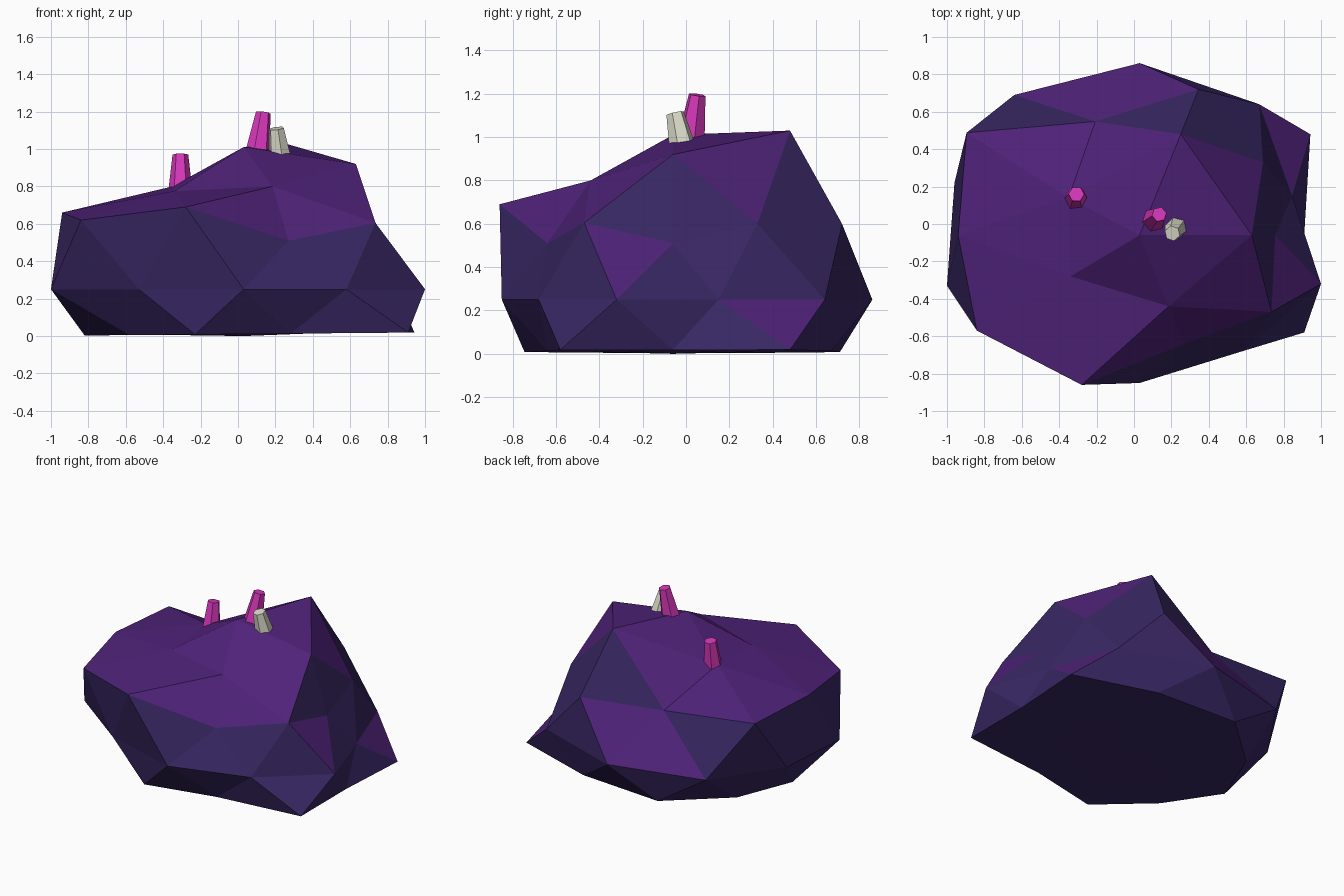
import bpy, bmesh, math
from mathutils import Vector

if "Cube" in bpy.data.objects:
    bpy.data.objects.remove(bpy.data.objects["Cube"])


def material(name, rgb):
    m = bpy.data.materials.new(name)
    m.diffuse_color = (*rgb, 1)
    m.use_nodes = True
    m.node_tree.nodes["Principled BSDF"].inputs["Base Color"].default_value = m.diffuse_color
    return m


purple = material("purple_stone", (0.078, 0.016, 0.190))
indigo = material("indigo_stone", (0.040, 0.020, 0.125))
magenta = material("magenta_crystal", (0.68, 0.040, 0.50))
ivory = material("ivory_crystal", (0.72, 0.72, 0.60))

# Rock: an icosphere whose rings are pushed to rough stone contours.
# Key = ring height on the unit sphere, points run counter-clockwise from +x.
rings = {
    0.9: [(.63, -.06, .92), (.25, .48, 1.03), (-.35, .14, .80),
          (-.34, -.28, .775), (.185, -.44, .80)],
    0.5: [(.69, .33, .60), (-.207, .548, .585), (-.94, -.06, .66),
          (-.28, -.86, .69), (.735, -.47, .605)],
    0.4: [(.755, -.06, .51), (.345, .72, .60), (-.895, .488, .65),
          (-.84, -.57, .62), (.27, -.64, .51)],
    0.0: [(.845, .15), (.67, .64), (.03, .86), (-.64, .69), (-.96, .22),
          (-1.0, -.33), (-.53, -.68), (.03, -.85), (.58, -.68), (1.0, -.32)],
    -0.4: [(.943, .48), (-.27, .71), (-.82, -.05), (-.23, -.745), (.91, -.58)],
    -0.5: [(.91, -.06), (.355, .67), (-.66, .36), (-.58, -.42), (.28, -.64)],
}
centre = Vector((.03, -.06, 0))


def base_point(x, y):  # underside, very slightly tilted
    return Vector((x, y, .003 + .009 * max(0, x + .82)))


bm = bmesh.new()
bmesh.ops.create_icosphere(bm, subdivisions=2, radius=1)
for v in bm.verts:
    key = round(v.co.z, 1) + 0.0
    angle = (math.degrees(math.atan2(v.co.y, v.co.x)) + 361) % 360
    if key in rings:
        pts = rings[key]
        p = pts[int(angle // (360 / len(pts)))]
        if len(p) == 3:
            v.co = Vector(p)
        else:
            v.co = Vector((*p, .25)) if key == 0.0 else base_point(*p)
    elif key == 1.0:
        v.co = centre + Vector((0, 0, 1.01))
    elif key == -1.0:
        v.co = centre
    else:
        v.co = base_point(centre.x + v.co.x * .85, centre.y + v.co.y * .75)
bm.normal_update()
for f in bm.faces:  # flatter faces purple, steep and lower faces indigo
    f.material_index = 0 if f.normal.z > 0.53 else 1
mesh = bpy.data.meshes.new("rock")
bm.to_mesh(mesh)
bm.free()
mesh.materials.append(purple)
mesh.materials.append(indigo)
bpy.context.collection.objects.link(bpy.data.objects.new("rock", mesh))


# Crystals: tapered six-sided prisms between two points
def crystal(name, base, top, r1, r2, mat, turn):
    base, top = Vector(base), Vector(top)
    axis = top - base
    bpy.ops.mesh.primitive_cone_add(vertices=6, radius1=r1, radius2=r2,
                                    depth=axis.length)
    ob = bpy.context.object
    ob.name = name
    ob.rotation_mode = 'QUATERNION'
    ob.rotation_quaternion = Vector((0, 0, 1)).rotation_difference(axis)
    ob.location = (base + top) / 2
    c, s = math.cos(turn), math.sin(turn)
    for v in ob.data.vertices:
        v.co.x, v.co.y = v.co.x * c - v.co.y * s, v.co.x * s + v.co.y * c
    ob.data.materials.append(mat)


crystal("tall_crystal", (.105, .022, .98), (.135, .052, 1.195), .067, .04, magenta, .75)
crystal("small_crystal", (-.308, .135, .79), (-.308, .16, .97), .063, .042, magenta, .5)
crystal("pale_crystal", (.223, -.02, .97), (.205, -.05, 1.11), .06, .042, ivory, .2)
